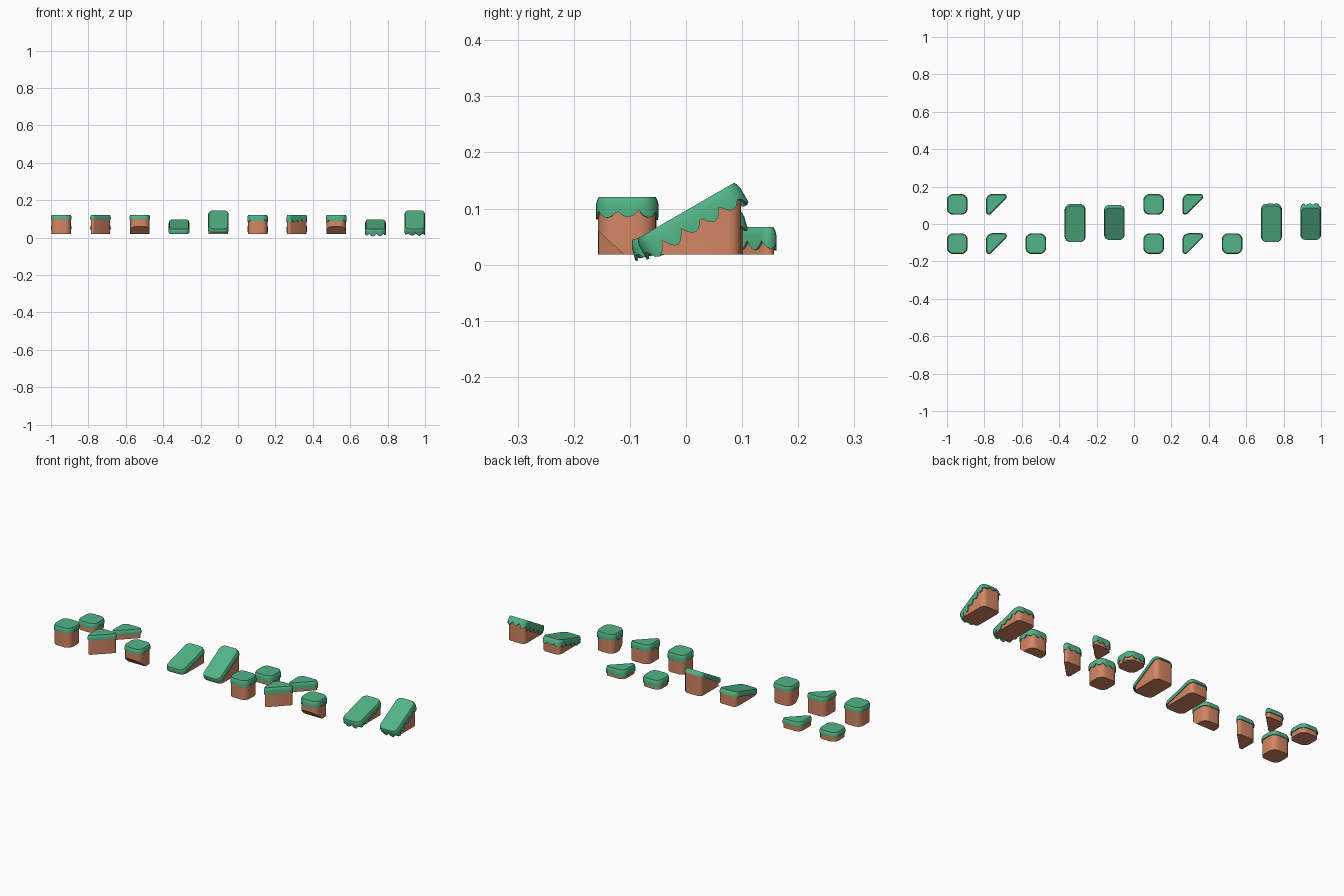
import bpy, bmesh, math, random
from mathutils import Vector, Matrix

if "Cube" in bpy.data.objects:
    bpy.data.objects.remove(bpy.data.objects["Cube"])

random.seed(4)


def material(name, rgb):
    m = bpy.data.materials.new(name)
    m.diffuse_color = (*rgb, 1)
    m.use_nodes = True
    m.node_tree.nodes["Principled BSDF"].inputs["Base Color"].default_value = m.diffuse_color
    return m


GRASS = material("grass_green", (0.084, 0.456, 0.238))
EARTH = material("earth_brown", (0.658, 0.238, 0.127))
BOTTOM = 0.018


def outline(corners, step=0.005, arc=6):
    """Rounded convex outline from (x, y, radius) corners, counter-clockwise.
    Returns (point, outward normal) pairs, straight runs split by step."""
    pts, n = [], len(corners)
    for i in range(n):
        p = Vector(corners[i][:2])
        r = corners[i][2]
        a = (p - Vector(corners[i - 1][:2])).normalized()
        b = (Vector(corners[(i + 1) % n][:2]) - p).normalized()
        na, nb = Vector((a.y, -a.x)), Vector((b.y, -b.x))
        centre = p - (na + nb) * (r / (1 + na.dot(nb)))
        a0 = math.atan2(na.y, na.x)
        turn = math.acos(max(-1, min(1, na.dot(nb))))
        for k in range(arc + 1):
            t = a0 + turn * k / arc
            nrm = Vector((math.cos(t), math.sin(t)))
            pts.append((centre + nrm * r, nrm))
    out = []
    for i, (p, nrm) in enumerate(pts):
        q = pts[(i + 1) % len(pts)][0]
        out.append((p, nrm))
        m = int((q - p).length / step) if (i + 1) % (arc + 1) == 0 else 1
        for k in range(1, m):
            out.append((p.lerp(q, k / m), nrm))
    return out


def rectangle(hx, y0, y1, r):
    return [(-hx, y0, r), (hx, y0, r), (hx, y1, r), (-hx, y1, r)]


SQUARE = rectangle(0.0555, -0.0555, 0.0555, 0.035)
CORNER = [(0.077, 0.056, 0.0155), (-0.056, 0.056, 0.035), (-0.056, -0.077, 0.0155)]


def loft(rings):
    """Closed solid through matching rings of points."""
    bm = bmesh.new()
    vs = [[bm.verts.new(p) for p in ring] for ring in rings]
    n = len(vs[0])
    for a, b in zip(vs, vs[1:]):
        for i in range(n):
            j = (i + 1) % n
            bm.faces.new((a[i], a[j], b[j], b[i]))
    bm.faces.new(vs[0])
    bm.faces.new(vs[-1])
    bmesh.ops.recalc_face_normals(bm, faces=bm.faces)
    return bm


def finish(bm, name, mat):
    me = bpy.data.meshes.new(name)
    bm.to_mesh(me)
    bm.free()
    me.materials.append(mat)
    ob = bpy.data.objects.new(name, me)
    bpy.context.collection.objects.link(ob)
    bpy.ops.object.select_all(action='DESELECT')
    ob.select_set(True)
    bpy.context.view_layer.objects.active = ob
    bpy.ops.object.shade_smooth_by_angle(angle=math.radians(35))
    return ob


def skirt_depths(ring, drips, shallow, deep):
    """Depth of the grass edge at each outline point: even, or hanging tongues."""
    if not drips:
        return [0.024] * len(ring)
    s, run = [], 0
    for i, (p, _) in enumerate(ring):
        s.append(run)
        run += (ring[(i + 1) % len(ring)][0] - p).length
    count = round(run / 0.038)
    size = [random.uniform(0.6, 1.0) for _ in range(count)]
    res = []
    for v in s:
        u = v / run * count
        k = int(u) % count
        wave = max(0, math.sin((u - int(u)) * math.pi)) ** 0.8
        res.append(shallow + (deep - shallow) * size[k] * wave)
    return res


def grass_cap(name, corners, place, drips, shallow=0.024, deep=0.042):
    ring = outline(corners)
    depth = skirt_depths(ring, drips, shallow, deep)

    def level(inset, zs):
        return [(p.x - n.x * inset, p.y - n.y * inset, -z) for (p, n), z in zip(ring, zs)]
    c = len(ring)
    bm = loft([level(0.005, [0] * c), level(0.002, [0.006] * c), level(0, [0.014] * c),
               level(0, depth), level(0.005, depth), level(0.006, [0.016] * c)])
    bm.transform(place)
    finish(bm, name, GRASS)


def earth_body(name, corners, x, y, top, inset=0.0, cut=None):
    ring = outline(corners, step=1)
    bm = loft([[(x + p.x - n.x * inset, y + p.y - n.y * inset, z) for p, n in ring]
               for z in (top, BOTTOM)])
    if cut:
        co, no = cut
        geom = bm.verts[:] + bm.edges[:] + bm.faces[:]
        bmesh.ops.bisect_plane(bm, geom=geom, plane_co=co, plane_no=no, clear_outer=True)
        bmesh.ops.holes_fill(bm, edges=[e for e in bm.edges if e.is_boundary])
        bmesh.ops.recalc_face_normals(bm, faces=bm.faces)
    finish(bm, name, EARTH)


def block(name, corners, x, y, top, drips, cut=None):
    earth_body(name + "_earth", corners, x, y, top - 0.018, 0.004, cut)
    grass_cap(name + "_grass", corners, Matrix.Translation((x, y, top)), drips)


def ramp(name, x, angle, mid, front, back, drips, deep):
    # earth wedge under a tilted grass slab
    normal = Vector((0, -math.sin(angle), math.cos(angle)))
    place = Matrix.Translation((x, 0, mid)) @ Matrix.Rotation(angle, 4, 'X')
    cut = (Vector((x, 0, mid)) - normal * 0.018, normal)
    earth_body(name + "_earth", rectangle(0.0515, front, back, 0.022), x, 0, 0.2, 0, cut)
    grass_cap(name + "_grass", rectangle(0.0555, -0.104, 0.104, 0.03), place, drips, 0.022, deep)


# two sets of terrain pieces: even grass edge on the left, dripping edge on the right
for style, x0, drips in (("even", -0.945, False), ("dripping", 0.105, True)):
    for size, y, top in (("tall", -0.105, 0.121), ("low", 0.105, 0.067)):
        block(f"{style}_{size}_block", SQUARE, x0, y, top, drips)
        block(f"{style}_{size}_corner", CORNER, x0 + 0.21, y, top, drips)
    # overhanging block, undercut at the front
    t = math.radians(42)
    under = (Vector((0, -0.157, 0.06)), Vector((0, -math.sin(t), -math.cos(t))))
    block(f"{style}_overhang_block", SQUARE, x0 + 0.42, -0.105, 0.121, drips, under)
    # ramps
    ramp(f"{style}_low_ramp", x0 + 0.63, math.radians(15.5), 0.071, -0.086, 0.102, drips, 0.042)
    ramp(f"{style}_high_ramp", x0 + 0.84, math.radians(30), 0.0965, -0.068, 0.098, drips, 0.05)
